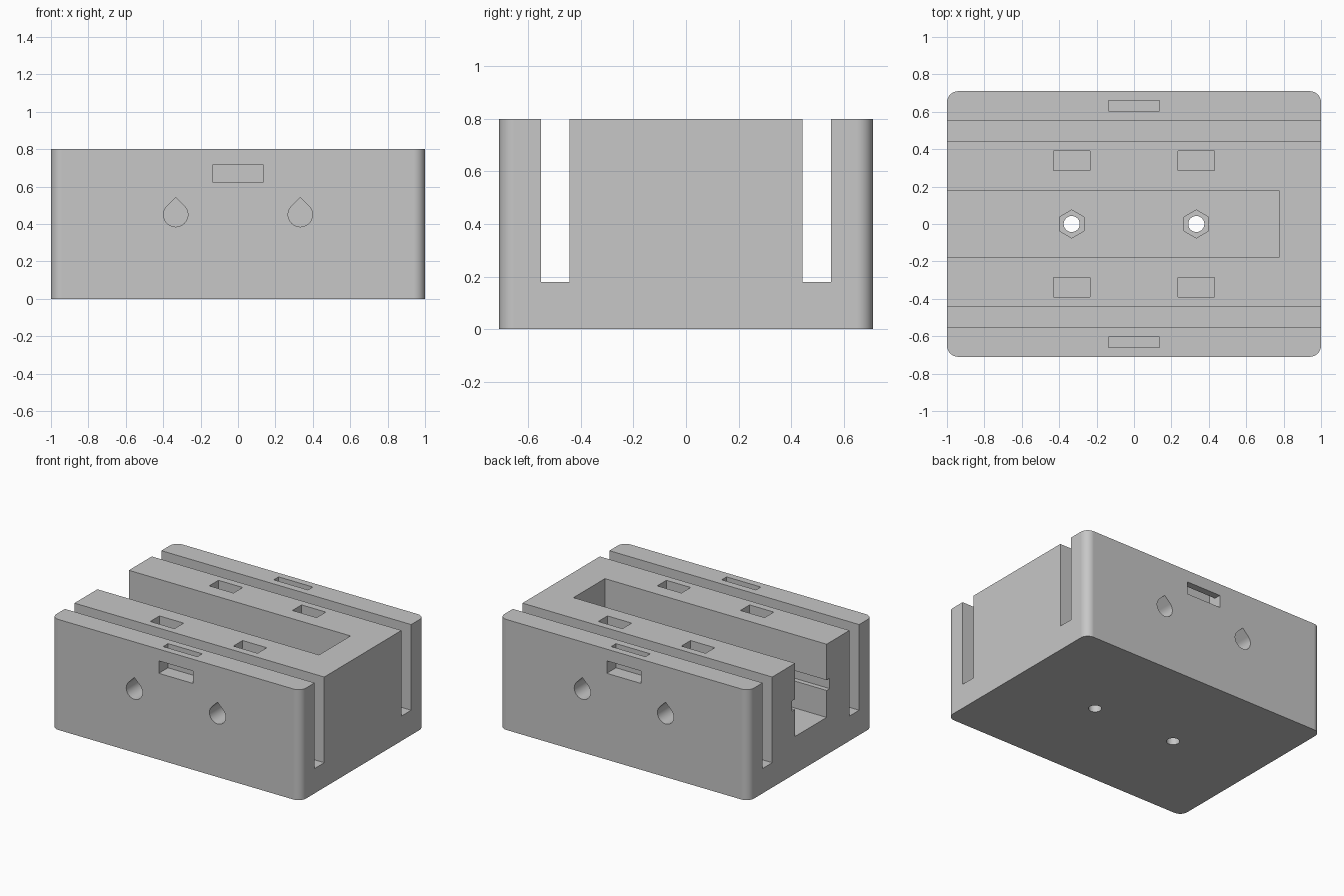
import bpy, bmesh
from math import sin, cos, radians, sqrt

default = bpy.data.objects.get("Cube")
if default:
    bpy.data.objects.remove(default, do_unlink=True)

grey = bpy.data.materials.new("light grey plastic")
grey.use_nodes = True
colour = (0.57, 0.57, 0.57, 1)
grey.diffuse_color = colour
grey.node_tree.nodes["Principled BSDF"].inputs["Base Color"].default_value = colour


def prism(name, outline, axis, start, end):
    """Extrude a 2D outline along an axis."""
    place = {"X": lambda a, b, t: (t, a, b),
             "Y": lambda a, b, t: (a, t, b),
             "Z": lambda a, b, t: (a, b, t)}[axis]
    bm = bmesh.new()
    low = [bm.verts.new(place(a, b, start)) for a, b in outline]
    high = [bm.verts.new(place(a, b, end)) for a, b in outline]
    bm.faces.new(low)
    bm.faces.new(high)
    for i in range(len(low)):
        j = (i + 1) % len(low)
        bm.faces.new((low[i], low[j], high[j], high[i]))
    bmesh.ops.recalc_face_normals(bm, faces=bm.faces)
    mesh = bpy.data.meshes.new(name)
    bm.to_mesh(mesh)
    bm.free()
    mesh.materials.append(grey)
    obj = bpy.data.objects.new(name, mesh)
    bpy.context.collection.objects.link(obj)
    return obj


def arc(cx, cy, r, a0, a1, n):
    return [(cx + r * cos(radians(a0 + (a1 - a0) * i / n)),
             cy + r * sin(radians(a0 + (a1 - a0) * i / n))) for i in range(n + 1)]


def rect(x0, x1, y0, y1):
    return [(x0, y0), (x1, y0), (x1, y1), (x0, y1)]


HALF_W, HALF_D, HEIGHT, CORNER = 1.0, 0.71, 0.8, 0.06
FLOOR, SLOT_FLOOR = 0.27, 0.18
BOLT_X, BOLT_Z, BOLT_R = 0.333, 0.45, 0.065
TOP = HEIGHT + 0.1

# Block with rounded upright corners
outline = []
for k, (sx, sy) in enumerate([(1, 1), (-1, 1), (-1, -1), (1, -1)]):
    outline += arc(sx * (HALF_W - CORNER), sy * (HALF_D - CORNER), CORNER,
                   90 * k, 90 * k + 90, 12)
body = prism("block_body", outline, "Z", 0, HEIGHT)

cutters = []


def cut(*args):
    obj = prism(*args)
    obj.hide_render = True
    cutters.append(obj)


# Central channel, open at one end, with a groove along each wall
half = [(0.18, FLOOR), (0.18, 0.465), (0.215, 0.465), (0.215, 0.54), (0.18, 0.54), (0.18, TOP)]
channel = half + [(-y, z) for y, z in reversed(half)]
cut("channel_cutter", channel, "X", -1.1, 0.775)

for side in (-1, 1):
    # Long side slots
    cut("side_slot_cutter", rect(*sorted((side * 0.442, side * 0.552)), SLOT_FLOOR, TOP),
        "X", -1.1, 1.1)
    # Strap passages bending from the top to the outer wall
    bend = [(0.605, TOP), (0.605, 0.625), (0.8, 0.625), (0.8, 0.715), (0.66, 0.715), (0.66, TOP)]
    cut("strap_passage_cutter", [(side * y, z) for y, z in bend], "X", -0.137, 0.137)
    for x in (-BOLT_X, BOLT_X):
        # Nut pockets and teardrop bolt holes
        cut("nut_pocket_cutter", rect(x - 0.097, x + 0.097, *sorted((side * 0.285, side * 0.39))),
            "Z", 0.35, TOP)
        drop = arc(x, BOLT_Z, BOLT_R, 135, 405, 36) + [(x, BOLT_Z + BOLT_R * sqrt(2))]
        cut("teardrop_cutter", drop, "Y", side * 0.25, side * 0.8)

# Hexagonal recesses and round holes through the base
for x in (-BOLT_X, BOLT_X):
    cut("hex_recess_cutter", arc(x, 0, 0.075, 30, 330, 5), "Z", 0.18, FLOOR + 0.1)
    cut("base_hole_cutter", arc(x, 0, 0.043, 0, 348.75, 31), "Z", -0.1, FLOOR + 0.05)

bpy.ops.object.select_all(action="DESELECT")
body.select_set(True)
bpy.context.view_layer.objects.active = body
for cutter in cutters:
    mod = body.modifiers.new(cutter.name, "BOOLEAN")
    mod.operation = "DIFFERENCE"
    mod.solver = "EXACT"
    mod.object = cutter
    bpy.ops.object.modifier_apply(modifier=mod.name)
    bpy.data.objects.remove(cutter, do_unlink=True)

# Smooth rounded surfaces, crisp edges and flat walls
bpy.ops.object.shade_smooth_by_angle(angle=radians(30))
weighted = body.modifiers.new("flat_walls", "WEIGHTED_NORMAL")
weighted.keep_sharp = True
weighted.weight = 100
